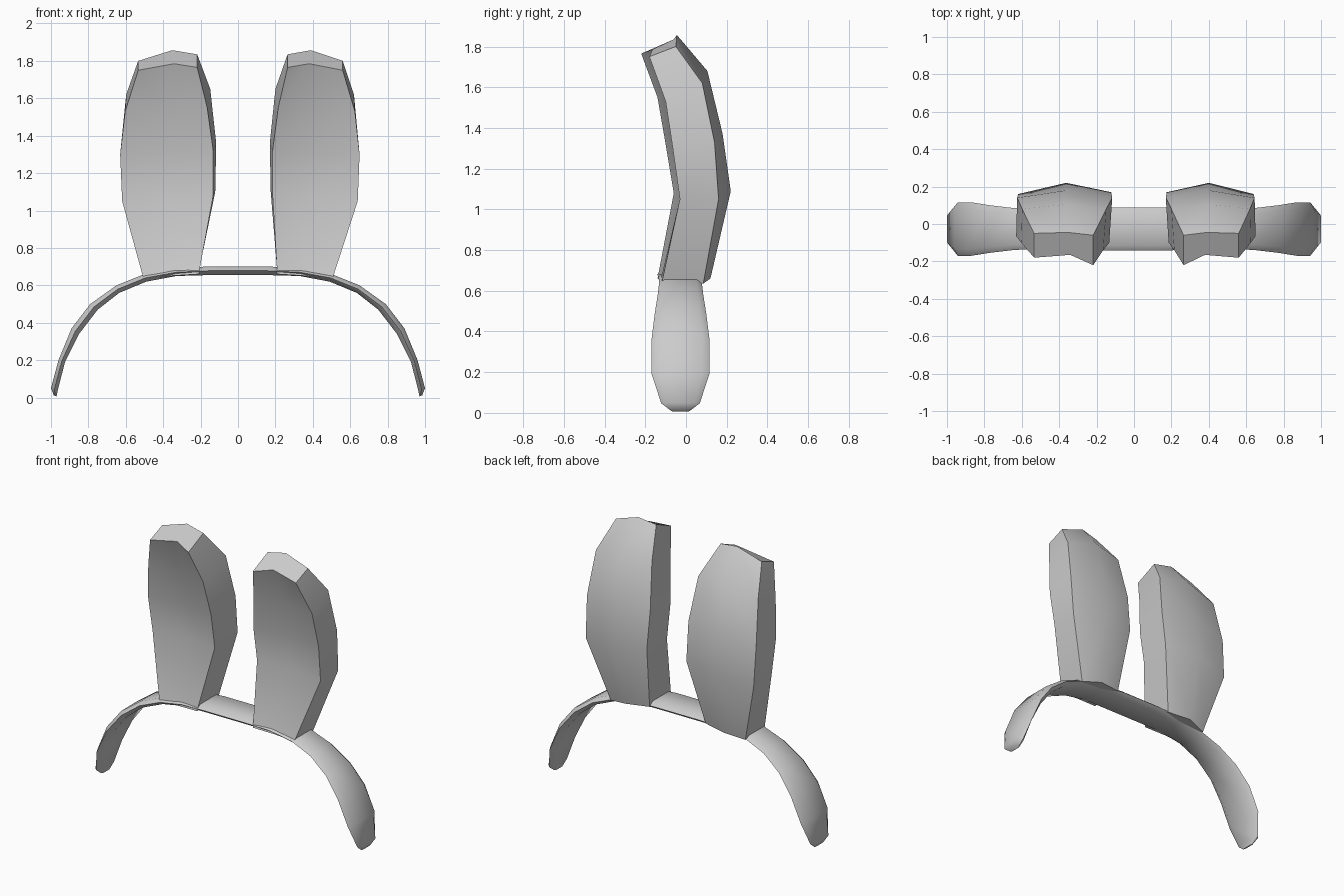
import bpy, bmesh


def loft(name, rings):
    """Skin a list of equal-sized rings and cap both ends."""
    bm = bmesh.new()
    rows = [[bm.verts.new(p) for p in ring] for ring in rings]
    n = len(rows[0])
    for a, b in zip(rows, rows[1:]):
        for i in range(n):
            j = (i + 1) % n
            bm.faces.new((a[i], a[j], b[j], b[i]))
    bm.faces.new(rows[0])
    bm.faces.new(rows[-1])
    bmesh.ops.recalc_face_normals(bm, faces=bm.faces)
    mesh = bpy.data.meshes.new(name)
    bm.to_mesh(mesh)
    bm.free()
    ob = bpy.data.objects.new(name, mesh)
    bpy.context.collection.objects.link(ob)
    bpy.ops.object.select_all(action='DESELECT')
    ob.select_set(True)
    bpy.context.view_layer.objects.active = ob
    bpy.ops.object.shade_smooth_by_angle(angle=0.9)
    return ob


# Headband: outer x, outer z, inner x, inner z, half depth, from tip to centre
half = [
    (0.985, 0.012, 0.97, 0.006, 0.045),
    (1.0, 0.05, 0.962, 0.045, 0.095),
    (0.96, 0.20, 0.925, 0.19, 0.143),
    (0.89, 0.37, 0.85, 0.34, 0.143),
    (0.79, 0.50, 0.75, 0.47, 0.127),
    (0.65, 0.60, 0.635, 0.56, 0.112),
    (0.50, 0.66, 0.49, 0.62, 0.105),
    (0.33, 0.69, 0.33, 0.65, 0.108),
    (0.15, 0.702, 0.15, 0.655, 0.116),
]


def band_ring(ox, oz, ix, iz, hw, side):
    c = -0.027
    mx, mz = (ox + ix) / 2, (oz + iz) / 2
    return [(side * x, c + y * hw, z) for x, y, z in (
        (mx, -1, mz), (ox, -0.75, oz), (ox, 0.75, oz),
        (mx, 1, mz), (ix, 0.75, iz), (ix, -0.75, iz))]


loft("headband", [band_ring(*r, -1) for r in half]
     + [band_ring(*r, 1) for r in reversed(half)])

# Ear sections: inner front, mid front, outer front, outer back, mid back, inner back
ear = [
    [(.21, -.14, .66), (.37, -.125, .65), (.505, -.12, .635),
     (.505, .085, .635), (.37, .12, .66), (.21, .09, .67)],
    [(.185, -.06, 1.08), (.39, -.015, 1.07), (.64, -.03, 1.05),
     (.64, .16, 1.05), (.40, .22, 1.09), (.175, .17, 1.10)],
    [(.185, -.10, 1.32), (.40, -.05, 1.31), (.65, -.065, 1.30),
     (.645, .14, 1.33), (.40, .18, 1.37), (.17, .14, 1.36)],
    [(.215, -.14, 1.55), (.40, -.08, 1.53), (.625, -.10, 1.53),
     (.62, .08, 1.62), (.40, .105, 1.68), (.20, .08, 1.65)],
    [(.265, -.22, 1.765), (.38, -.165, 1.785), (.56, -.18, 1.75),
     (.56, -.05, 1.80), (.39, -.045, 1.857), (.265, -.06, 1.835)],
]
loft("right_ear", ear)

# The left ear mirrors the right one and is slightly wider above its base
loft("left_ear", [[(-(0.63 - (0.65 - x) * 1.07) if k else -x, y, z)
                   for x, y, z in ring] for k, ring in enumerate(ear)])
